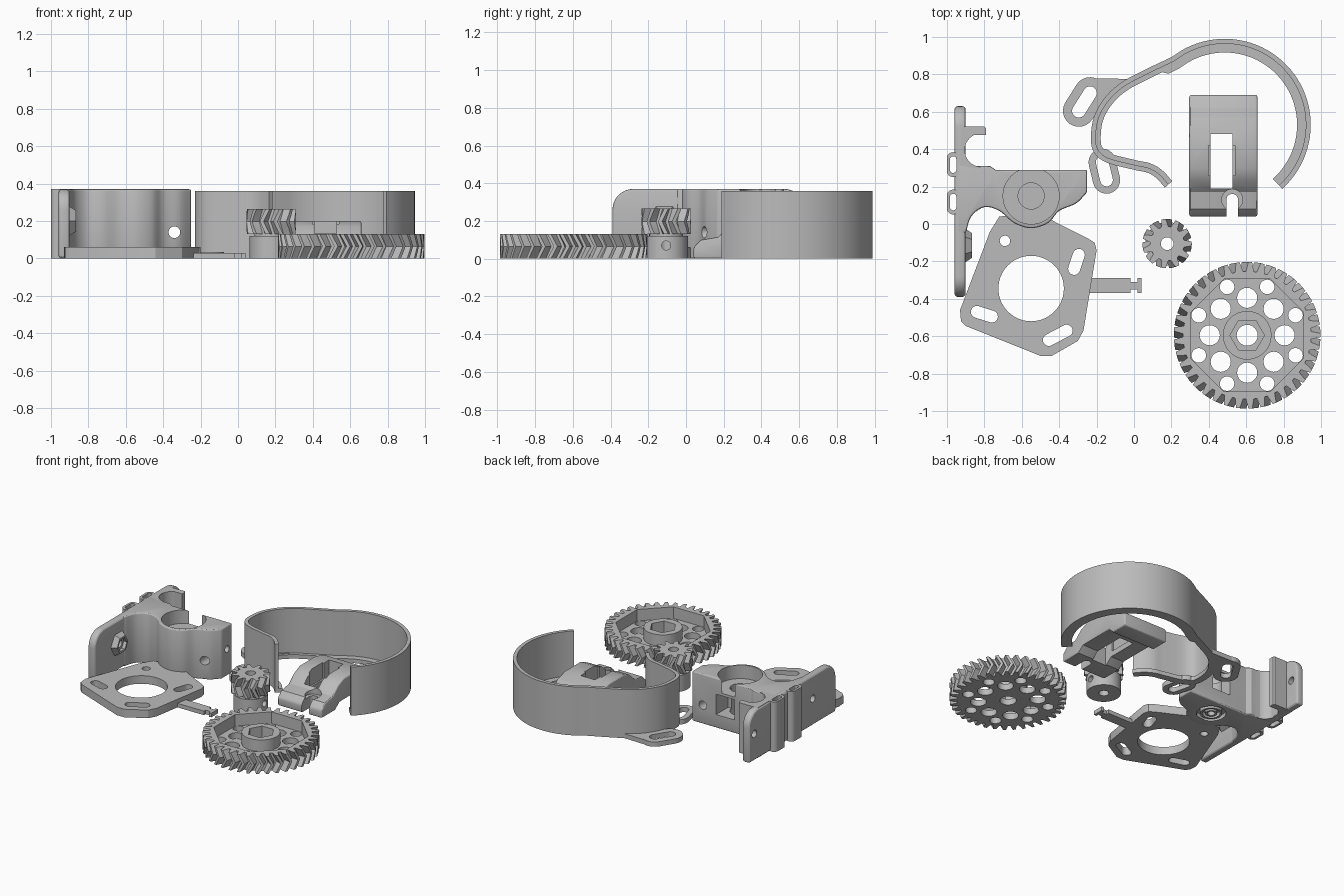
import bpy, bmesh
from math import sin, cos, pi, radians, atan2
from mathutils import Vector

if "Cube" in bpy.data.objects:
    bpy.data.objects.remove(bpy.data.objects["Cube"])

grey = bpy.data.materials.new("plain grey plastic")
grey.use_nodes = True
grey.diffuse_color = (0.5, 0.5, 0.5, 1)
grey.node_tree.nodes["Principled BSDF"].inputs["Base Color"].default_value = (0.5, 0.5, 0.5, 1)


def loft(name, rings):
    """Closed solid through a stack of matching rings."""
    bm = bmesh.new()
    rows = [[bm.verts.new(p) for p in ring] for ring in rings]
    n = len(rows[0])
    bm.faces.new(rows[0][::-1])
    bm.faces.new(rows[-1])
    for a, b in zip(rows, rows[1:]):
        for i in range(n):
            j = (i + 1) % n
            bm.faces.new((a[i], a[j], b[j], b[i]))
    bmesh.ops.recalc_face_normals(bm, faces=bm.faces)
    mesh = bpy.data.meshes.new(name)
    bm.to_mesh(mesh)
    bm.free()
    mesh.materials.append(grey)
    ob = bpy.data.objects.new(name, mesh)
    bpy.context.collection.objects.link(ob)
    return ob


def prism(name, pts, lo, hi, axis="Z"):
    place = {"Z": lambda a, b, h: (a, b, h), "X": lambda a, b, h: (h, a, b),
             "Y": lambda a, b, h: (a, h, b)}[axis]
    return loft(name, [[place(a, b, h) for a, b in pts] for h in (lo, hi)])


def circle(a, b, r, n=40, turn=0.0):
    return [(a + r * cos(turn + 2 * pi * i / n), b + r * sin(turn + 2 * pi * i / n)) for i in range(n)]


def box(x0, x1, y0, y1):
    return [(x0, y0), (x1, y0), (x1, y1), (x0, y1)]


def stadium(p, q, r, n=12):
    t = atan2(q[1] - p[1], q[0] - p[0])
    pts = [(q[0] + r * cos(t - pi / 2 + pi * i / n), q[1] + r * sin(t - pi / 2 + pi * i / n)) for i in range(n + 1)]
    return pts + [(p[0] + r * cos(t + pi / 2 + pi * i / n), p[1] + r * sin(t + pi / 2 + pi * i / n)) for i in range(n + 1)]


def spline(pts, steps=6):
    """Smooth open path through the points."""
    v = [Vector(p) for p in pts]
    v = [2 * v[0] - v[1]] + v + [2 * v[-1] - v[-2]]
    out = []
    for a, b, c, d in zip(v, v[1:], v[2:], v[3:]):
        for k in range(steps):
            t = k / steps
            out.append(0.5 * (2 * b + (c - a) * t + (2 * a - 5 * b + 4 * c - d) * t * t
                              + (3 * b - a - 3 * c + d) * t ** 3))
    return out + [v[-2]]


def bake(ob):
    deps = bpy.context.evaluated_depsgraph_get()
    mesh = bpy.data.meshes.new_from_object(ob.evaluated_get(deps))
    ob.modifiers.clear()
    ob.data = mesh


def bevel(ob, width):
    m = ob.modifiers.new("soft edges", "BEVEL")
    m.width, m.segments, m.angle_limit = width, 3, radians(40)
    bake(ob)


def cut(ob, pts, lo, hi, axis="Z"):
    tool = prism("cutter", pts, lo, hi, axis)
    m = ob.modifiers.new("cut", "BOOLEAN")
    m.operation, m.solver, m.object = "DIFFERENCE", "EXACT", tool
    bake(ob)
    bpy.data.objects.remove(tool)


def gear(name, cx, cy, root, tip, teeth, z0, z1, lean):
    """Double-helical gear blank."""
    rings = []
    for k in range(5):
        f = k / 4
        turn = lean * (1 - abs(2 * f - 1))
        ring = []
        for i in range(teeth):
            for r, off in ((root, -0.36), (tip, -0.15), (tip, 0.15), (root, 0.36)):
                a = 2 * pi * (i + off) / teeth + turn
                ring.append((cx + r * cos(a), cy + r * sin(a), z0 + (z1 - z0) * f))
        rings.append(ring)
    return loft(name, rings)


# Large gear: recessed web, lightening holes, hub with hex pocket
gx, gy = 0.605, -0.595
big = gear("large_gear", gx, gy, 0.342, 0.392, 37, 0, 0.13, 0.09)
cut(big, circle(gx, gy, 0.325, 8, pi / 8), 0.045, 0.2)
for i in range(8):
    a = i * pi / 4
    cut(big, circle(gx + 0.2 * cos(a), gy + 0.2 * sin(a), 0.054, 20), -0.1, 0.2)
    a += pi / 8
    cut(big, circle(gx + 0.28 * cos(a), gy + 0.28 * sin(a), 0.039, 20), -0.1, 0.2)
hub = prism("large_gear_hub", circle(gx, gy, 0.13), 0, 0.13)
cut(hub, circle(gx, gy, 0.092, 6), 0.04, 0.2)
for part in (big, hub):
    cut(part, circle(gx, gy, 0.056, 24), -0.1, 0.2)

# Small gear on its collar
sx, sy = 0.177, -0.105
small = gear("small_gear", sx, sy, 0.092, 0.132, 11, 0.13, 0.265, -0.25)
neck = prism("small_gear_neck", circle(sx, sy, 0.09), 0.11, 0.132)
collar = prism("small_gear_collar", circle(sx, sy, 0.116), 0, 0.12)
for part in (small, neck, collar):
    cut(part, circle(sx, sy, 0.034, 24), -0.1, 0.4)
cut(collar, circle(sy, 0.07, 0.024, 20), sx, sx + 0.2, "X")

# Curved guard: thin wall with an inner foot flange
left = [(0.2, 0.892), (0.06, 0.825), (-0.07, 0.755), (-0.16, 0.67), (-0.215, 0.57), (-0.23, 0.46),
        (-0.215, 0.385), (-0.15, 0.33), (0, 0.29), (0.07, 0.275), (0.12, 0.245), (0.165, 0.195)]
arc = [Vector((0.485 + 0.46 * cos(radians(a)), 0.53 + 0.46 * sin(radians(a)))) for a in range(-48, 124, 4)]
path = arc + spline(left)


def strip(width):
    inner = []
    for i, p in enumerate(path):
        t = (path[min(i + 1, len(path) - 1)] - path[max(i - 1, 0)]).normalized()
        inner.append(p + Vector((-t.y, t.x)) * width(i))
    return path + inner[::-1]


prism("guard_wall", strip(lambda i: 0.026), 0, 0.36)
prism("guard_flange", strip(lambda i: 0.073 if i < len(arc) + 3 else 0.052), 0, 0.03)

# Slotted guard tabs
for name, p, q, r, s in (("upper_tab", (-0.235, 0.7), (-0.295, 0.605), 0.085, 0.036),
                         ("lower_tab", (-0.17, 0.33), (-0.147, 0.235), 0.073, 0.034)):
    tab = prism("guard_" + name, stadium(p, q, r), 0, 0.035)
    cut(tab, stadium(p, q, s), -0.1, 0.1)
prism("guard_tab_web", [(-0.24, 0.78), (-0.01, 0.775), (-0.06, 0.73), (-0.2, 0.58), (-0.19, 0.7)], 0, 0.034)

# Idler: arched lever with bearing window and screw slot
idler = prism("idler", [(0.04, 0), (0.04, 0.06), (0.08, 0.1), (0.17, 0.115), (0.23, 0.17), (0.3, 0.2),
                        (0.48, 0.2), (0.57, 0.175), (0.62, 0.12), (0.69, 0.1), (0.69, 0),
                        (0.56, 0), (0.52, 0.04), (0.25, 0.04), (0.2, 0)], 0.295, 0.66, "X")
bevel(idler, 0.012)
cut(idler, box(0.41, 0.527, 0.19, 0.48), -0.1, 0.4)
cut(idler, box(0.397, 0.54, 0.26, 0.42), 0.08, 0.4)
cut(idler, stadium((0.525, 0.13), (0.525, -0.1), 0.031), -0.1, 0.4)
cut(idler, circle(0.525, 0.13, 0.056), 0.085, 0.4)

# Motor plate with centre hole, slots and ribbon arm
plate = prism("motor_plate", [(-0.72, 0.04), (-0.77, -0.04), (-0.93, -0.46), (-0.925, -0.52), (-0.9, -0.545),
                              (-0.5, -0.705), (-0.44, -0.705), (-0.3, -0.625), (-0.27, -0.57),
                              (-0.2, -0.14), (-0.21, -0.1), (-0.25, -0.075), (-0.42, 0.01), (-0.5, 0.06)], 0, 0.06)
cut(plate, circle(-0.55, -0.345, 0.175, 56), -0.1, 0.2)
cut(plate, circle(-0.69, -0.09, 0.028, 24), -0.1, 0.2)
for p, q in (((-0.84, -0.47), (-0.76, -0.495)), ((-0.455, -0.62), (-0.36, -0.57)), ((-0.32, -0.24), (-0.295, -0.165))):
    cut(plate, stadium(p, q, 0.032), -0.1, 0.2)
prism("arm", box(-0.25, -0.02, -0.37, -0.29), 0, 0.03)
prism("arm_neck", box(-0.021, 0.021, -0.35, -0.31), 0, 0.03)
prism("arm_tip", box(0.02, 0.04, -0.37, -0.29), 0, 0.03)

# Main block with bearing boss
outline = spline([(-0.25, 0.17), (-0.31, 0.11), (-0.4, 0.07), (-0.46, 0.005), (-0.55, -0.022), (-0.64, 0.005),
                  (-0.72, 0.07), (-0.8, 0.09), (-0.87, 0.04), (-0.9, -0.05)], 5)
block = prism("main_block", outline + [(-0.95, -0.05), (-0.95, 0.33), (-0.85, 0.31), (-0.77, 0.31),
                                       (-0.74, 0.29), (-0.25, 0.29)], 0, 0.37)
bevel(block, 0.012)
cut(block, circle(-0.55, 0.15, 0.15, 48), 0.27, 0.5)
cut(block, circle(-0.55, 0.15, 0.07, 32), 0.04, 0.5)
cut(block, circle(-0.55, 0.15, 0.1, 32), -0.1, 0.03)
cut(block, box(-0.6, -0.45, 0.1, 0.25), 0.15, 0.4, "Y")
cut(block, circle(-0.34, 0.14, 0.031, 24), -0.2, 0.5, "Y")
cut(block, circle(0.23, 0.2, 0.025, 24), -0.42, 0, "X")
for r in (0.075, 0.04):
    ring = prism("support_ring", circle(-0.55, 0.15, r, 32), 0, 0.035)
    cut(ring, circle(-0.55, 0.15, r - 0.015, 32), -0.1, 0.1)

# Side wall with rounded upper corners and a nut holder
R = 0.11
corners = [(y + R * cos(a), 0.37 - R + R * sin(a)) for y, s in ((0.52, 0), (-0.28, pi / 2))
           for a in [s + pi / 2 * k / 8 for k in range(9)]]
wall = prism("side_wall", [(-0.39, 0), (0.63, 0)] + corners, -0.96, -0.9, "X")
bevel(wall, 0.018)
nut = loft("nut_holder", [[(x, a, b) for a, b in circle(-0.115, 0.2, r, 6)] for x, r in ((-0.91, 0.095), (-0.865, 0.065))])
cut(nut, circle(-0.115, 0.2, 0.05, 6), -0.89, -0.8, "X")
for y in (-0.115, 0.57):
    for part in (wall, nut):
        cut(part, circle(y, 0.2, 0.027, 24), -1.1, -0.8, "X")

# Hook-shaped rod clamp behind the block
hook = prism("rod_clamp", [(-0.95, 0.52), (-0.8, 0.52), (-0.79, 0.51), (-0.79, 0.475), (-0.95, 0.475)], 0, 0.37)
prism("rod_clamp_root", box(-0.95, -0.82, 0.28, 0.485), 0, 0.37)
root = bpy.data.objects["rod_clamp_root"]
cut(root, circle(-0.815, 0.395, 0.09, 40), -0.1, 0.5)

# Tie lugs on the outer side
for y in (0.05, 0.25):
    lug = prism("tie_lug", stadium((-0.967, y + 0.035), (-0.967, y + 0.1), 0.034), 0, 0.37)
    cut(lug, stadium((-0.967, y + 0.04), (-0.967, y + 0.095), 0.017), -0.1, 0.5)
    for part in (wall, block, root):
        cut(part, stadium((-0.967, y + 0.04), (-0.967, y + 0.095), 0.017), -0.1, 0.5)

bpy.ops.object.select_all(action="DESELECT")
for ob in bpy.context.scene.objects:
    if ob.type == "MESH":
        ob.select_set(True)
        bpy.context.view_layer.objects.active = ob
bpy.ops.object.shade_smooth_by_angle(angle=radians(28))
